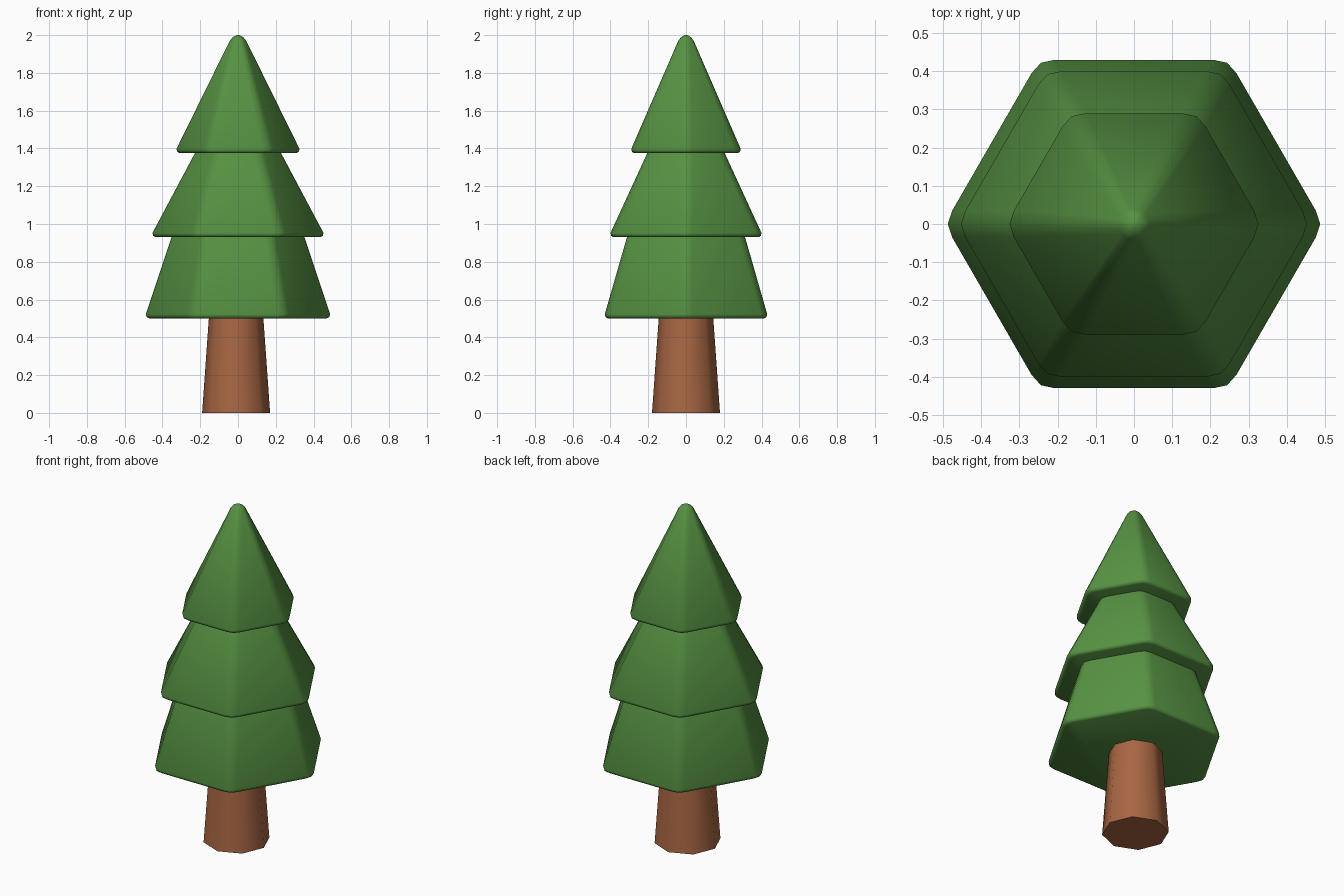
import bpy, bmesh, math

if "Cube" in bpy.data.objects:
    bpy.data.objects.remove(bpy.data.objects["Cube"])


def material(name, color):
    m = bpy.data.materials.new(name)
    m.diffuse_color = (*color, 1)
    m.use_nodes = True
    m.node_tree.nodes["Principled BSDF"].inputs["Base Color"].default_value = m.diffuse_color
    return m


green = material("leaf green", (0.093, 0.287, 0.055))
brown = material("bark brown", (0.39, 0.133, 0.056))


def hexagon(apothem):
    """Hexagon outline with each corner rounded to three points."""
    r = apothem / math.cos(math.pi / 6)
    cut = min(0.04, 0.35 * r)
    pts = []
    for i in range(6):
        a = i * math.pi / 3
        back = r - cut / 2
        side = cut * math.sin(math.pi / 3)
        for out, s in ((back, -side), (r - 0.22 * cut, 0), (back, side)):
            pts.append((out * math.cos(a) - s * math.sin(a),
                        out * math.sin(a) + s * math.cos(a)))
    return pts


def octagon(r):
    return [(r * math.cos(i * math.pi / 4) - 0.01, r * math.sin(i * math.pi / 4))
            for i in range(8)]


def loft(name, outline, profile, mat, angle):
    """Stack outlines given as (size, height) and cap both ends."""
    bm = bmesh.new()
    rings = [[bm.verts.new((x, y, z)) for x, y in outline(s)] for s, z in profile]
    n = len(rings[0])
    for lo, hi in zip(rings, rings[1:]):
        for i in range(n):
            j = (i + 1) % n
            bm.faces.new((lo[i], lo[j], hi[j], hi[i]))
    bm.faces.new(rings[0][::-1])
    bm.faces.new(rings[-1])
    me = bpy.data.meshes.new(name)
    bm.to_mesh(me)
    bm.free()
    me.materials.append(mat)
    ob = bpy.data.objects.new(name, me)
    bpy.context.collection.objects.link(ob)
    bpy.ops.object.select_all(action='DESELECT')
    ob.select_set(True)
    bpy.context.view_layer.objects.active = ob
    bpy.ops.object.shade_smooth_by_angle(angle=math.radians(angle))


def tier(name, a, z, upper):
    """One foliage skirt with a softened lower rim."""
    rim = [(a - 0.016, z), (a - 0.004, z + 0.007), (a, z + 0.022)]
    loft(name, hexagon, rim + upper, green, 62)


# Trunk
loft("trunk", octagon, [(0.18, 0), (0.143, 0.52)], brown, 50)

# Foliage, bottom to top
tier("lower_foliage", 0.43, 0.5, [(0.307, 0.95)])
tier("middle_foliage", 0.40, 0.93, [(0.196, 1.395)])
tier("upper_foliage", 0.29, 1.375, [(0.04, 1.972), (0.025, 1.99), (0.006, 2.0)])
